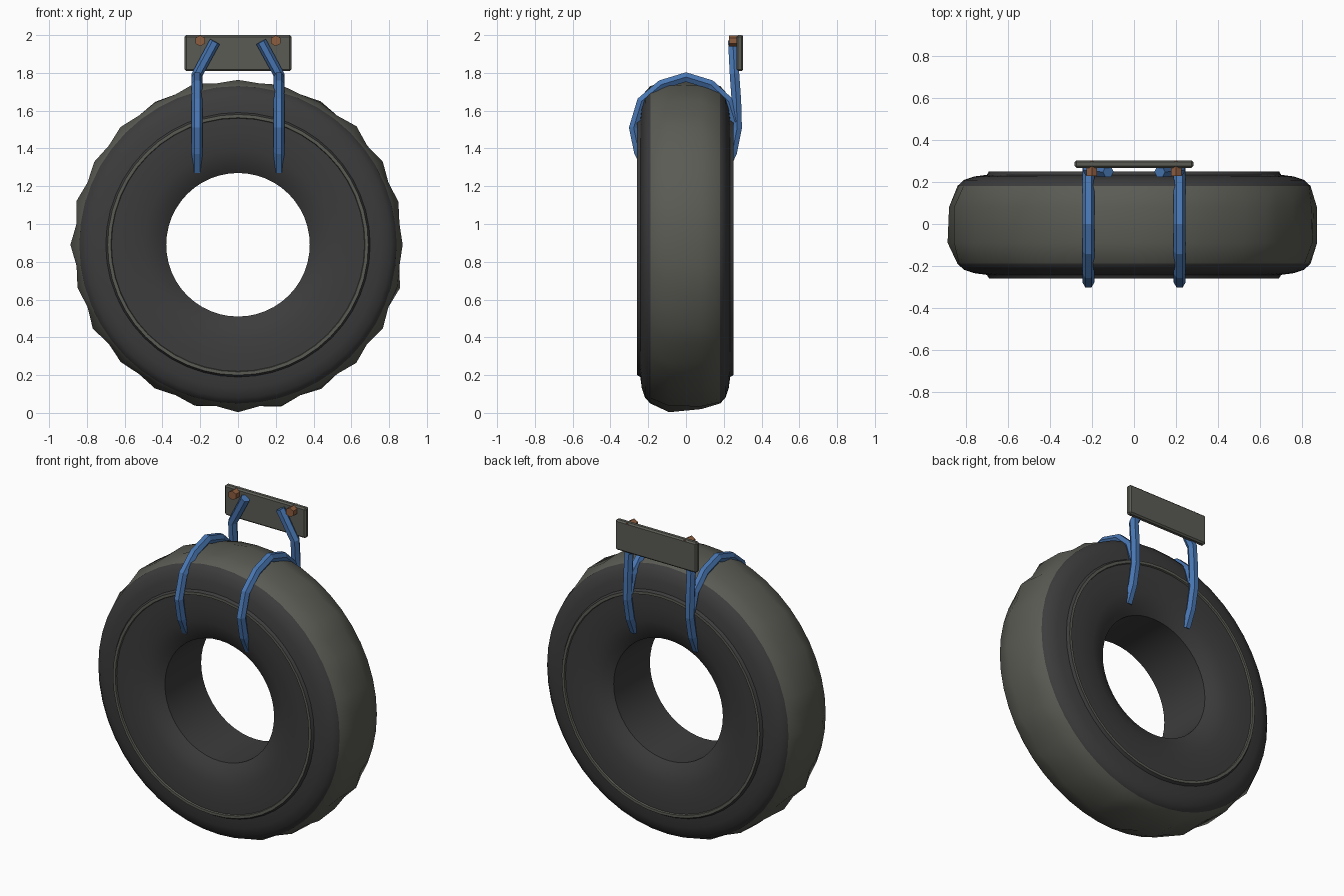
import bpy, bmesh, math, random
from mathutils import Vector

random.seed(4)
cube = bpy.data.objects.get("Cube")
if cube:
    bpy.data.objects.remove(cube, do_unlink=True)


def material(name, rgb):
    m = bpy.data.materials.new(name)
    m.use_nodes = True
    m.diffuse_color = (*rgb, 1)
    node = next(n for n in m.node_tree.nodes if n.type == 'BSDF_PRINCIPLED')
    node.inputs["Base Color"].default_value = (*rgb, 1)
    return m


rubber = material("dark rubber", (0.045, 0.045, 0.045))
worn = material("worn grey", (0.105, 0.105, 0.09))
blue = material("blue rope", (0.065, 0.18, 0.44))
rust = material("rusty bolt", (0.27, 0.11, 0.05))


def add_object(name, bm, mats):
    me = bpy.data.meshes.new(name)
    bmesh.ops.recalc_face_normals(bm, faces=bm.faces)
    bm.to_mesh(me)
    bm.free()
    for m in mats:
        me.materials.append(m)
    ob = bpy.data.objects.new(name, me)
    bpy.context.collection.objects.link(ob)
    return ob


def smooth(ob, degrees):
    bpy.ops.object.select_all(action='DESELECT')
    ob.select_set(True)
    bpy.context.view_layer.objects.active = ob
    bpy.ops.object.shade_smooth_by_angle(angle=math.radians(degrees))


# Tyre: a mirrored cross-section swept round the y axis, with a lumpy crown
CENTRE_Z, CENTRE_Y, SEGMENTS = 0.89, -0.004, 48
half = [(0.38, 0.18), (0.43, 0.215), (0.5, 0.236), (0.6, 0.246), (0.67, 0.245),
        (0.673, 0.255), (0.69, 0.255), (0.7, 0.238), (0.76, 0.23),
        (0.81, 0.213), (0.84, 0.185), (0.88, 0.085)]
profile = [(r, -y) for r, y in half] + [(r, y) for r, y in reversed(half)]

bm = bmesh.new()
rings = []
for i in range(SEGMENTS):
    a = 2 * math.pi * i / SEGMENTS
    ring = []
    for r, y in profile:
        if r == 0.88:
            r = 0.862 if i % 2 else 0.88 + random.uniform(-0.012, 0.009)
        ring.append(bm.verts.new((r * math.sin(a), y + CENTRE_Y,
                                  CENTRE_Z + r * math.cos(a))))
    rings.append(ring)
count = len(profile)
for i, ring in enumerate(rings):
    after = rings[(i + 1) % SEGMENTS]
    for j in range(count):
        k = (j + 1) % count
        f = bm.faces.new((ring[j], ring[k], after[k], after[j]))
        r = (profile[j][0] + profile[k][0]) / 2
        y = abs(profile[j][1] + profile[k][1]) / 2
        # Tread band and raised sidewall ring take the worn colour
        f.material_index = int(r > 0.84 and y < 0.185 or 0.67 < r < 0.692)
tyre = add_object("tyre", bm, [rubber, worn])
smooth(tyre, 35)


# Ropes: six-sided tubes along a path
def rope(name, points, radius=0.029):
    cu = bpy.data.curves.new(name, 'CURVE')
    cu.dimensions = '3D'
    cu.bevel_depth = radius
    cu.bevel_resolution = 1
    cu.use_fill_caps = True
    sp = cu.splines.new('POLY')
    sp.points.add(len(points) - 1)
    for p, co in zip(sp.points, points):
        p.co = (*co, 1)
    sp.use_smooth = False
    cu.materials.append(blue)
    ob = bpy.data.objects.new(name, cu)
    bpy.context.collection.objects.link(ob)


over = [(-0.2, 1.28), (-0.25, 1.38), (-0.277, 1.51), (-0.235, 1.65),
        (-0.13, 1.738), (0, 1.778), (0.13, 1.738), (0.225, 1.65), (0.26, 1.54)]
back = [(0.2, 1.28), (0.245, 1.38), (0.271, 1.51), (0.267, 1.65), (0.257, 1.79)]

for side, s in (("left", 1), ("right", -1)):
    rope(side + "_rope_over_tyre", [(0.217 * s, y, z) for y, z in over])
    rope(side + "_rope_hanger", [(0.217 * s, y, z) for y, z in back]
         + [(0.122 * s, 0.248, 1.965)])

    # Hexagonal bolt through the plate
    bm = bmesh.new()
    lower, upper = [], []
    for i in range(6):
        a = math.pi / 6 + i * math.pi / 3
        x, z = 0.2 * s + 0.029 * math.cos(a), 1.97 + 0.029 * math.sin(a)
        lower.append(bm.verts.new((x, 0.228, z)))
        upper.append(bm.verts.new((x, 0.301, z)))
    bm.faces.new(lower)
    bm.faces.new(upper)
    for i in range(6):
        k = (i + 1) % 6
        bm.faces.new((lower[i], lower[k], upper[k], upper[i]))
    add_object(side + "_bolt", bm, [rust])

# Mounting plate with chamfered edges
bm = bmesh.new()
bmesh.ops.create_cube(bm, size=1)
for v in bm.verts:
    v.co = Vector((v.co.x * 0.565, 0.285 + v.co.y * 0.036, 1.905 + v.co.z * 0.19))
bmesh.ops.bevel(bm, geom=bm.edges[:], offset=0.009, segments=1, affect='EDGES')
add_object("mounting_plate", bm, [worn])
